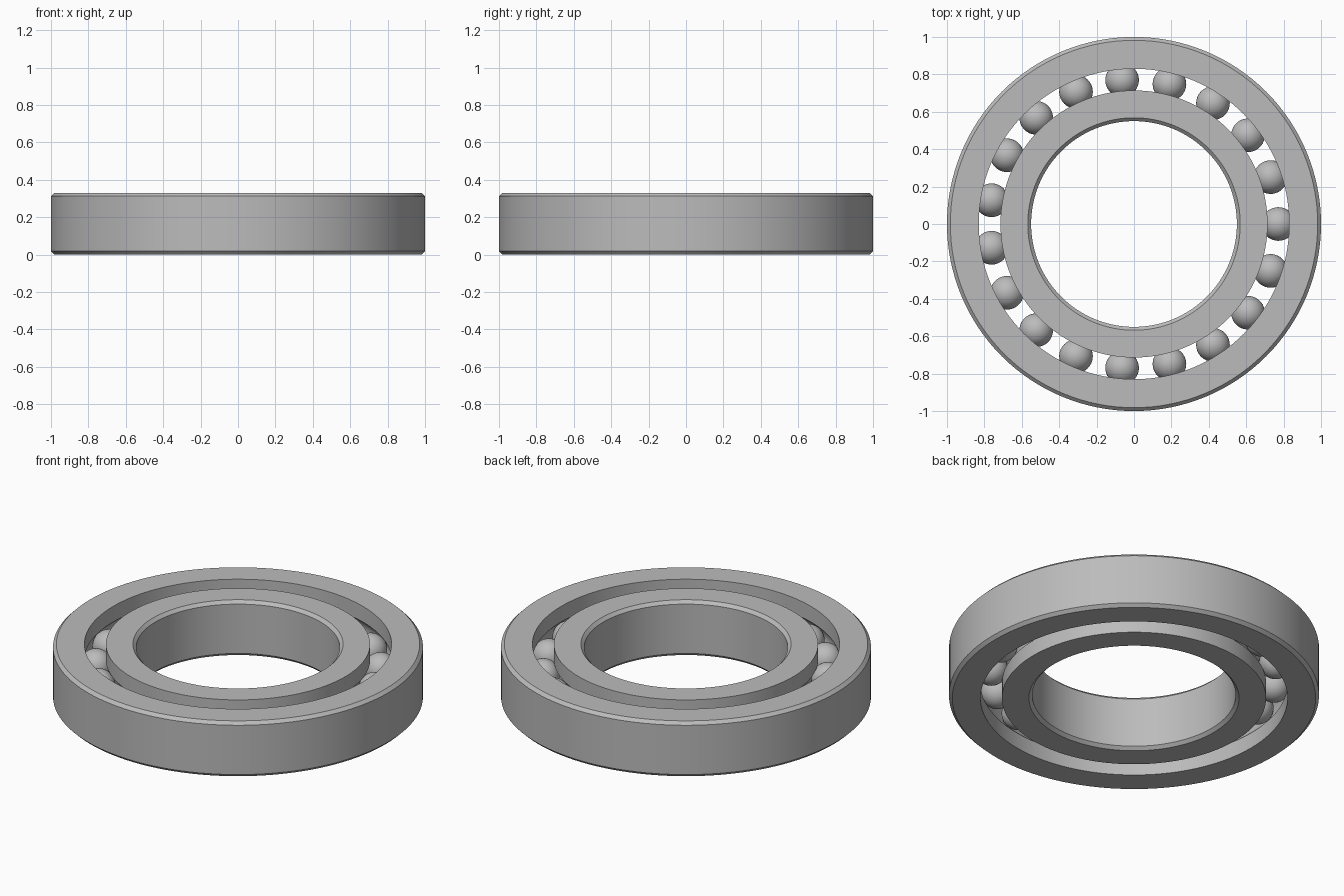
import bpy, bmesh
from math import sin, cos, pi, sqrt, radians, atan2

cube = bpy.data.objects.get("Cube")
if cube:
    bpy.data.objects.remove(cube, do_unlink=True)

HEIGHT = 0.33
MID = HEIGHT / 2
OUTER, BORE = 1.0, 0.55
RACE_OUT, RACE_IN = 0.83, 0.714
PITCH = (RACE_OUT + RACE_IN) / 2
BALL = 0.09
GROOVE = 0.092
CHAMFER = 0.018
BALLS = 19
SEGMENTS = 128

steel = bpy.data.materials.new("steel_grey")
steel.use_nodes = True
colour = (0.5, 0.5, 0.5, 1)
steel.diffuse_color = colour
steel.node_tree.nodes["Principled BSDF"].inputs["Base Color"].default_value = colour


def finish(bm, name):
    bmesh.ops.recalc_face_normals(bm, faces=bm.faces)
    mesh = bpy.data.meshes.new(name)
    bm.to_mesh(mesh)
    bm.free()
    mesh.materials.append(steel)
    mesh.shade_smooth()
    mesh.set_sharp_from_angle(angle=radians(30))
    obj = bpy.data.objects.new(name, mesh)
    bpy.context.collection.objects.link(obj)
    return obj


def lathe(name, profile):
    """Turn a closed (radius, z) profile around the z axis."""
    bm = bmesh.new()
    rings = []
    for s in range(SEGMENTS):
        a = 2 * pi * s / SEGMENTS
        rings.append([bm.verts.new((r * cos(a), r * sin(a), z)) for r, z in profile])
    n = len(profile)
    for s, ring in enumerate(rings):
        following = rings[(s + 1) % SEGMENTS]
        for i in range(n):
            j = (i + 1) % n
            bm.faces.new((ring[i], following[i], following[j], ring[j]))
    return finish(bm, name)


def ring_profile(plain, race):
    """Chamfered plain side, flat ends and a round ball groove in the race."""
    side = 1 if race > PITCH else -1
    inset = plain - side * CHAMFER
    offset = abs(race - PITCH)
    half = atan2(sqrt(GROOVE ** 2 - offset ** 2), offset)
    groove = []
    for k in range(13):
        t = half * (1 - k / 6)
        groove.append((PITCH + side * GROOVE * cos(t), MID + GROOVE * sin(t)))
    return [(race, 0), (inset, 0), (plain, CHAMFER), (plain, HEIGHT - CHAMFER),
            (inset, HEIGHT), (race, HEIGHT)] + groove


# Outer and inner rings
lathe("outer_ring", ring_profile(OUTER, RACE_OUT))
lathe("inner_ring", ring_profile(BORE, RACE_IN))

# Balls evenly spaced in the groove, sharing one mesh
bm = bmesh.new()
bmesh.ops.create_uvsphere(bm, u_segments=32, v_segments=20, radius=BALL)
first = finish(bm, "ball_1")
for i in range(BALLS):
    ball = first
    if i:
        ball = bpy.data.objects.new(f"ball_{i + 1}", first.data)
        bpy.context.collection.objects.link(ball)
    a = 2 * pi * i / BALLS
    ball.location = (PITCH * cos(a), PITCH * sin(a), MID)
    ball.rotation_euler.z = a
